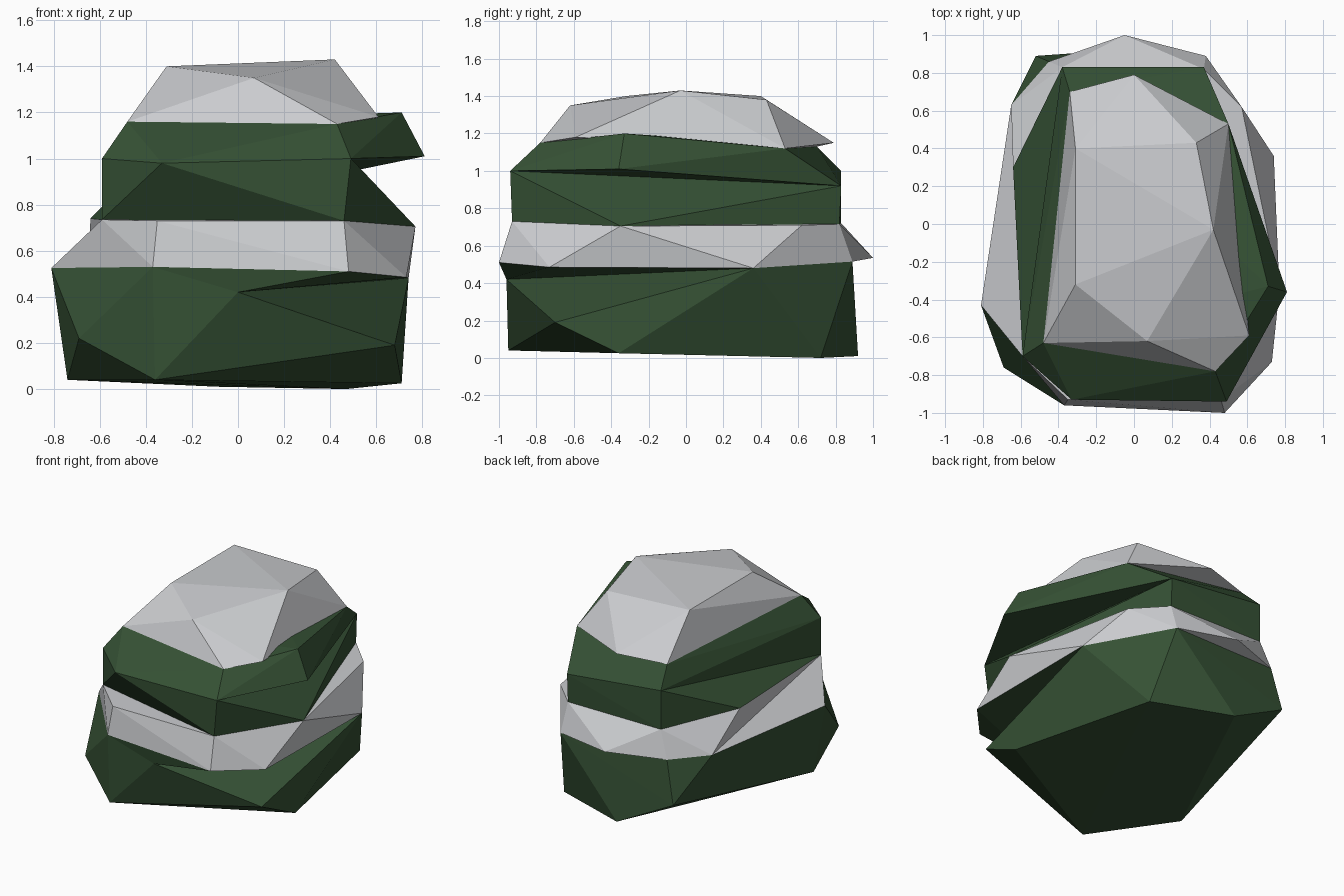
import bpy
import bmesh
from mathutils import Vector

# Remove only the default object
default_object = bpy.data.objects.get("Cube")
if default_object:
    bpy.data.objects.remove(default_object, do_unlink=True)


def make_material(name, colour):
    """Flat, matte colour that shows in the viewport and in a render."""
    material = bpy.data.materials.new(name)
    material.use_nodes = True
    material.diffuse_color = colour
    shader = material.node_tree.nodes.get("Principled BSDF")
    shader.inputs["Base Color"].default_value = colour
    shader.inputs["Roughness"].default_value = 1
    return material


moss = make_material("dark moss green", (.036, .083, .035, 1))
stone = make_material("pale grey stone", (.59, .6, .62, 1))


def make_slab(name, corners, material):
    """Wrap the corner points in a faceted convex slab."""
    bm = bmesh.new()
    for corner in corners:
        bm.verts.new(Vector(corner))
    hull = bmesh.ops.convex_hull(bm, input=bm.verts[:])
    unused = set(hull["geom_interior"]) | set(hull["geom_unused"])
    loose = [item for item in unused if isinstance(item, bmesh.types.BMVert)]
    bmesh.ops.delete(bm, geom=loose, context="VERTS")
    bmesh.ops.recalc_face_normals(bm, faces=bm.faces[:])
    for face in bm.faces:
        face.smooth = False
    mesh = bpy.data.meshes.new(name)
    bm.to_mesh(mesh)
    bm.free()
    mesh.materials.append(material)
    slab = bpy.data.objects.new(name, mesh)
    bpy.context.collection.objects.link(slab)
    return slab


# Outline where the rock meets the ground
ground_outline = [
    (-.36, -.95, .04), (.71, -.36, .025), (.47, .72, 0),
    (-.09, .92, .01), (-.74, -.4, .04),
]

# Chipped corners partway up the base
base_chip = (0, -.96, .42)
base_bulges = [(-.69, -.76, .22), (.68, -.7, .19), (-.52, .89, .23), base_chip]

# Seam between the base and the pale band
seam_front = (-.37, -.96, .53)
seam_left = (.74, .36, .48)
seam_right = (-.81, -.43, .525)
seam_right_rear = (-.65, .63, .53)
seam_rear = [(.38, .89, .515), (-.45, .86, .53)]
lower_seam = [seam_front, seam_left, seam_right, seam_right_rear] + seam_rear

# Points of the band that overhang the base
front_overhang = [(.48, -1, .51), (.73, -.73, .485)]
rear_overhang = (-.05, 1, .535)

# Top corners of the pale band, shared with the waist above it
band_front_right = (-.35, -.93, .73)
band_front_left = (.46, -.93, .73)
band_left = (.77, -.35, .705)
band_left_rear = (.57, .62, .71)
band_rear_left = (.37, .82, .715)
band_rear_right = (-.38, .83, .72)
band_right = (-.64, .3, .74)
band_right_front = (-.59, -.7, .735)

# Seam between the waist and the shoulder
shoulder_rear_right = (-.38, .83, 1)
shoulder_seam = [
    (-.33, -.93, .98), (.49, -.94, 1), (.37, .83, .92),
    shoulder_rear_right, (-.59, -.7, 1),
]

# Ledge jutting from the left of the shoulder
shoulder_ledge = [(.81, -.36, 1.01), (.71, -.33, 1.2)]

# Seam between the shoulder and the summit
upper_seam = [
    (-.48, -.63, 1.16), (.43, -.78, 1.15), (.5, .53, 1.12), (-.34, .7, 1.13),
]

# Overhanging tips and peak of the summit
summit_tips = [(.61, -.59, 1.18), (0, .79, 1.15)]
summit_peak = [
    (-.31, -.32, 1.4), (.07, -.62, 1.35), (.42, -.03, 1.43),
    (.33, .43, 1.38), (-.31, .4, 1.4),
]

# Base, with a thin lip carrying the front overhang
make_slab("rock_base", ground_outline + base_bulges + lower_seam, moss)
make_slab("base_lip", [seam_front, base_chip, seam_left] + front_overhang, moss)

# Pale band, with a wedge at the rear right that leaves a crease
make_slab("rock_band", lower_seam + front_overhang + [
    rear_overhang, band_front_right, band_front_left, band_left,
    band_left_rear, band_rear_left, band_right_front], stone)
make_slab("band_wedge", seam_rear + [
    rear_overhang, seam_right_rear, band_right, band_right_front,
    band_rear_right, band_rear_left], stone)

# Waist, set back from the band, with a matching wedge
make_slab("rock_waist", shoulder_seam + [
    band_front_left, band_left, band_rear_left,
    band_rear_right, band_right_front], moss)
make_slab("waist_wedge", [
    band_right, band_right_front, band_rear_right, shoulder_rear_right], moss)

# Shoulder and summit
make_slab("rock_shoulder", shoulder_seam + shoulder_ledge + upper_seam, moss)
make_slab("rock_summit", upper_seam + summit_tips + summit_peak, stone)
